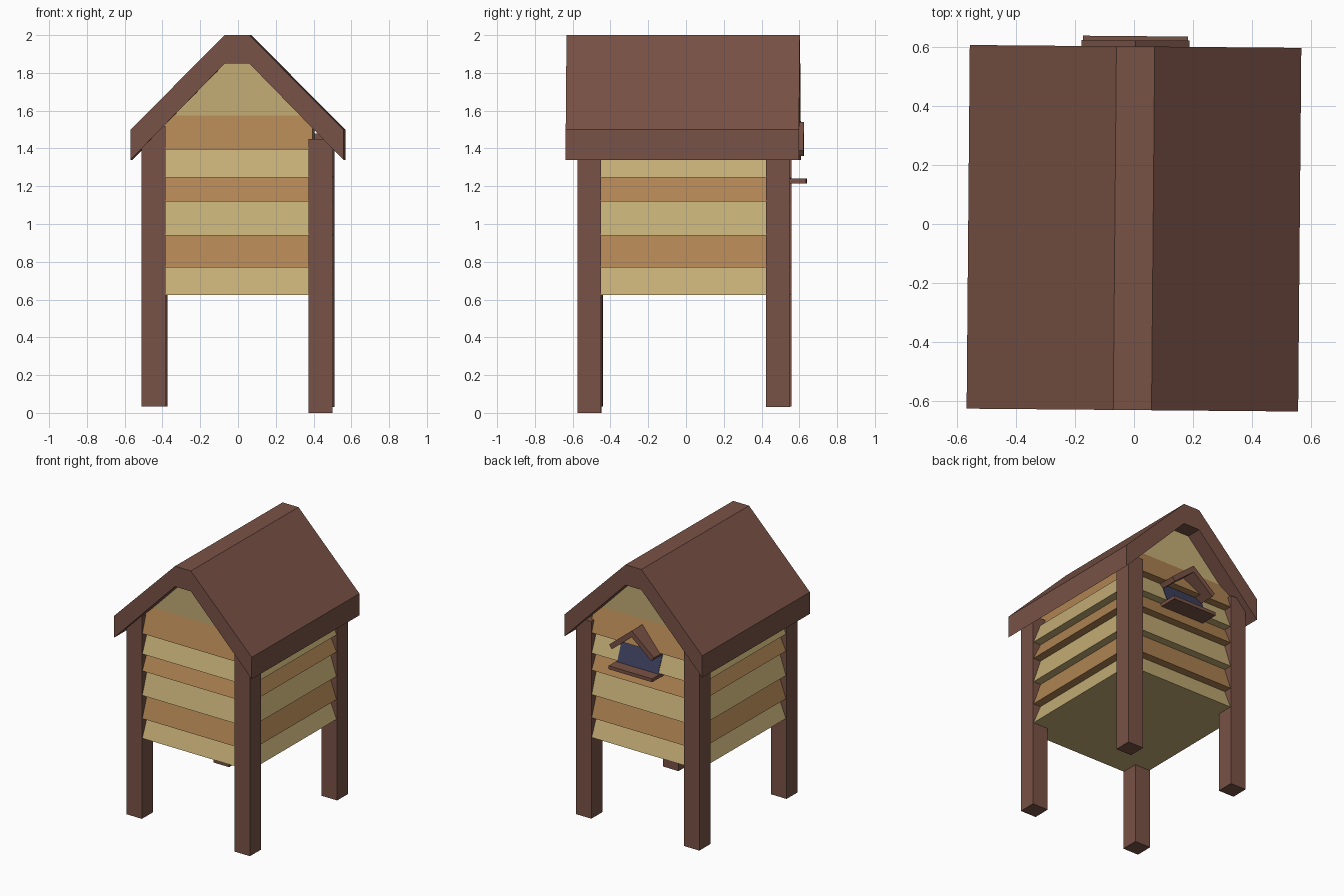
import bpy, bmesh
from math import radians
from mathutils import Matrix

if "Cube" in bpy.data.objects:
    bpy.data.objects.remove(bpy.data.objects["Cube"])

TURN = Matrix.Rotation(radians(-0.5), 4, 'Z')  # the whole house is turned very slightly
CY = -0.008                                    # body centre in y
HX, HY = 0.50, 0.558                           # half size of the body at plank bottoms
SLOPE = 0.06                                   # how far each plank leans in


def material(name, rgb):
    m = bpy.data.materials.new(name)
    m.diffuse_color = (*rgb, 1)
    m.use_nodes = True
    m.node_tree.nodes["Principled BSDF"].inputs["Base Color"].default_value = m.diffuse_color
    return m


BROWN = material("dark_wood", (0.19, 0.085, 0.06))
TAN = material("tan_wood", (0.55, 0.42, 0.18))
OAK = material("oak_wood", (0.43, 0.23, 0.085))
BLUE = material("blue_opening", (0.045, 0.05, 0.11))


def loft(name, a, b, mat):
    """Closed solid between two matching outlines."""
    bm = bmesh.new()
    va = [bm.verts.new(p) for p in a]
    vb = [bm.verts.new(p) for p in b]
    n = len(a)
    bm.faces.new(va)
    bm.faces.new(vb[::-1])
    for i in range(n):
        j = (i + 1) % n
        bm.faces.new((va[i], vb[i], vb[j], va[j]))
    bmesh.ops.recalc_face_normals(bm, faces=bm.faces)
    bm.transform(TURN)
    me = bpy.data.meshes.new(name)
    bm.to_mesh(me)
    bm.free()
    me.materials.append(mat)
    ob = bpy.data.objects.new(name, me)
    bpy.context.collection.objects.link(ob)
    return ob


def rect(x0, x1, y0, y1, z):
    return [(x0, y0, z), (x1, y0, z), (x1, y1, z), (x0, y1, z)]


def box(name, x0, x1, y0, y1, z0, z1, mat):
    return loft(name, rect(x0, x1, y0, y1, z0), rect(x0, x1, y0, y1, z1), mat)


def extrude_y(name, half, y0, y1, mat):
    """Mirror a right-hand outline in x and extrude it along y."""
    prof = half + [(-x, z) for x, z in reversed(half) if x > 0]
    return loft(name, [(x, y0, z) for x, z in prof], [(x, y1, z) for x, z in prof], mat)


# Main roof: thick folded profile with a flat ridge
roof = [(0.065, 1.85), (0.563, 1.34), (0.563, 1.50), (0.065, 2.0)]
prof = roof + [(-x, z) for x, z in reversed(roof)]
loft("roof", [(x, -0.632, z) for x, z in prof], [(x, 0.603, z) for x, z in prof], BROWN)

# Four corner legs of slightly uneven height
W = 0.126
for name, sx, sy, z0, z1 in (("front_left_leg", -1, -1, 0.035, 1.52),
                             ("front_right_leg", 1, -1, 0.0, 1.45),
                             ("back_left_leg", -1, 1, 0.035, 1.48),
                             ("back_right_leg", 1, 1, 0.03, 1.48)):
    xs = sorted((sx * 0.505, sx * (0.505 - W)))
    ys = sorted((CY + sy * 0.563, CY + sy * (0.563 - W)))
    box(name, *xs, *ys, z0, z1, BROWN)

# Sloping plank courses wrapped round the body
levels = [0.625, 0.77, 0.94, 1.12, 1.245, 1.395]
for i, (z0, z1) in enumerate(zip(levels, levels[1:])):
    loft(f"plank_course_{i + 1}",
         rect(-HX, HX, CY - HY, CY + HY, z0),
         rect(-HX + SLOPE, HX - SLOPE, CY - HY + SLOPE, CY + HY - SLOPE, z1),
         OAK if i % 2 else TAN)

# Top plank course and gable, tucked under the roof
loft("top_plank_course", rect(-0.4, 0.4, CY - HY, CY + HY, 1.395),
     rect(-0.4, 0.4, CY - HY + SLOPE, CY + HY - SLOPE, 1.575), OAK)
gy = HY - SLOPE
extrude_y("gable", [(0.38, 1.575), (0.07, 1.9)], CY - gy, CY + gy, TAN)

# Back entrance: sloping opening, ledge and small folded roof
yb = CY + HY
loft("entrance", rect(-0.168, 0.168, 0.44, yb + 0.006, 1.235),
     rect(-0.168, 0.168, 0.44, yb - SLOPE + 0.006, 1.395), BLUE)
box("entrance_ledge", -0.178, 0.178, 0.48, 0.638, 1.215, 1.24, BROWN)
for side, s in (("left", -1), ("right", 1)):
    p = [(0, 1.54), (s * 0.183, 1.39), (s * 0.162, 1.36), (0, 1.492)]
    loft(f"entrance_roof_{side}", [(x, 0.46, z) for x, z in p],
         [(x, 0.624, z) for x, z in p], BROWN)
